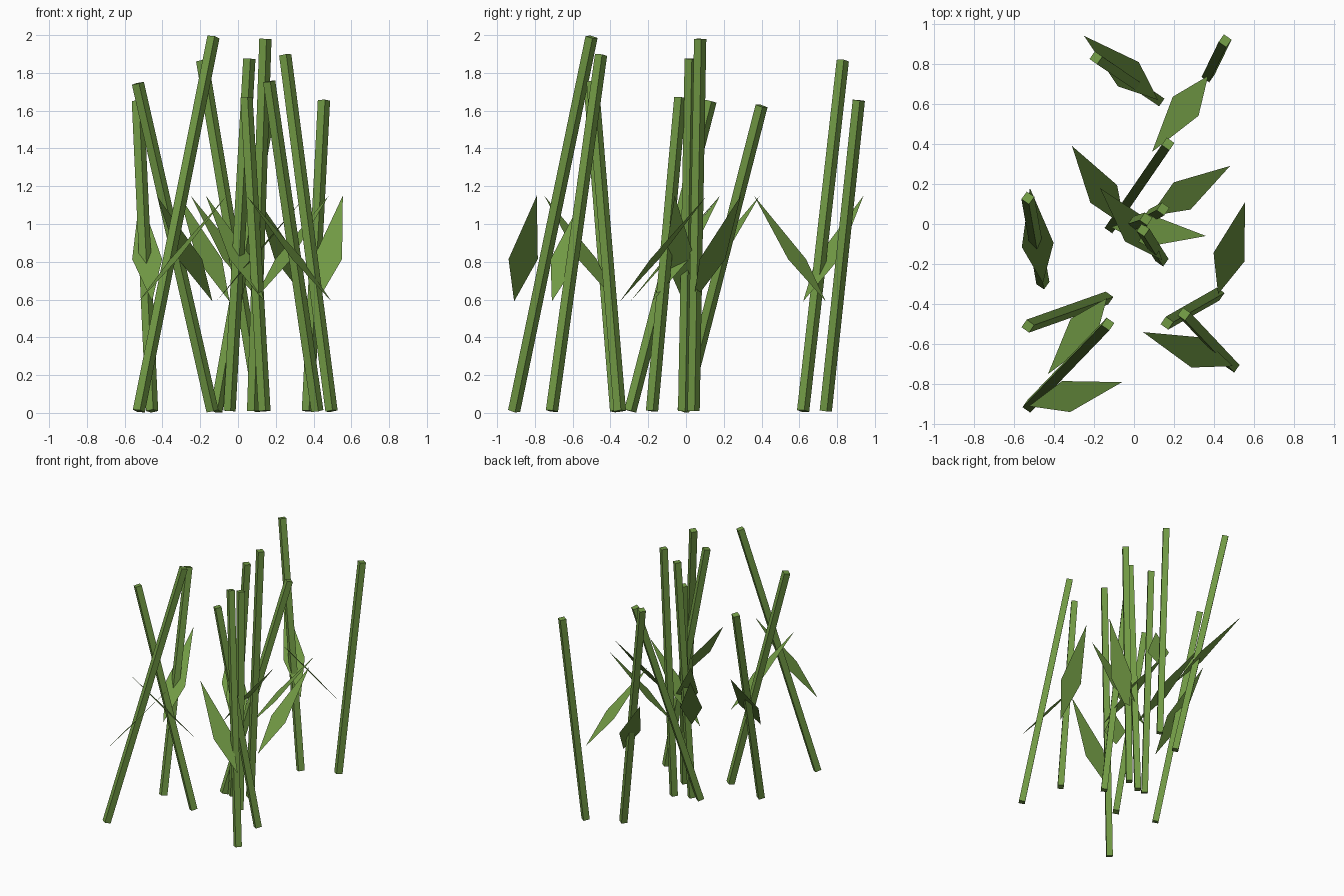
import bpy, math
from mathutils import Vector, Matrix

if "Cube" in bpy.data.objects:
    bpy.data.objects.remove(bpy.data.objects["Cube"])

green = bpy.data.materials.new("bamboo_green")
green.diffuse_color = (0.17, 0.33, 0.06, 1)
green.use_nodes = True
green.node_tree.nodes["Principled BSDF"].inputs["Base Color"].default_value = green.diffuse_color

RADIUS = 0.033
LEAF_LOW, LEAF_HIGH, LEAF_HALF = 0.59, 1.15, 0.08


def add_mesh(name, verts, faces):
    mesh = bpy.data.meshes.new(name)
    mesh.from_pydata(verts, [], faces)
    mesh.materials.append(green)
    obj = bpy.data.objects.new(name, mesh)
    bpy.context.collection.objects.link(obj)


def stalk(name, foot, top):
    # four-sided cane, ends cut square to its leaning axis
    foot, top = Vector(foot), Vector(top)
    turn = Vector((0, 0, 1)).rotation_difference(top - foot)
    ring = []
    for i in range(4):
        a = math.radians(10 + 90 * i)
        ring.append(turn @ Vector((RADIUS * math.cos(a), RADIUS * math.sin(a), 0)))
    verts = [foot + p for p in ring] + [top + p for p in ring]
    faces = [(i, (i + 1) % 4, (i + 1) % 4 + 4, i + 4) for i in range(4)]
    add_mesh(name, verts, faces + [(3, 2, 1, 0), (4, 5, 6, 7)])


def leaf(name, foot, tip):
    # flat kite rising from the cane, widest at 40% of its length
    start = Vector((foot[0], foot[1], LEAF_LOW))
    end = Vector((tip[0], tip[1], LEAF_HIGH))
    d = end - start
    side = Vector((-d.y, d.x, 0)).normalized() * LEAF_HALF
    mid = start + d * 0.4
    add_mesh(name, [start, mid - side, end, mid + side], [(0, 1, 2, 3)])


# foot x, y / top x, y, z / leaf tip x, y
canes = [
    ((0.37, 0.74), (0.455, 0.915, 1.655), (0.09, 0.36)),
    ((0.12, 0.62), (-0.19, 0.83, 1.865), (-0.25, 0.94)),
    ((-0.115, -0.015), (0.17, 0.40, 1.625), (0.36, -0.06)),
    ((0.08, 0.04), (0.145, 0.075, 1.98), (0.48, 0.29)),
    ((-0.045, -0.01), (0.06, 0.025, 1.875), (-0.31, 0.39)),
    ((0.14, -0.18), (0.045, -0.03, 1.67), (-0.17, 0.18)),
    ((-0.455, -0.295), (-0.53, 0.13, 1.65), (-0.52, 0.18)),
    ((-0.135, -0.37), (-0.53, -0.51, 1.745), (-0.43, -0.75)),
    ((-0.525, -0.91), (-0.13, -0.50, 1.99), (-0.06, -0.79)),
    ((0.42, -0.35), (0.165, -0.495, 1.755), (0.555, 0.11)),
    ((0.495, -0.71), (0.25, -0.45, 1.895), (0.045, -0.54)),
]
for i, (foot, top, tip) in enumerate(canes, 1):
    stalk(f"stalk_{i}", (*foot, 0.01), top)
    leaf(f"leaf_{i}", foot, tip)
